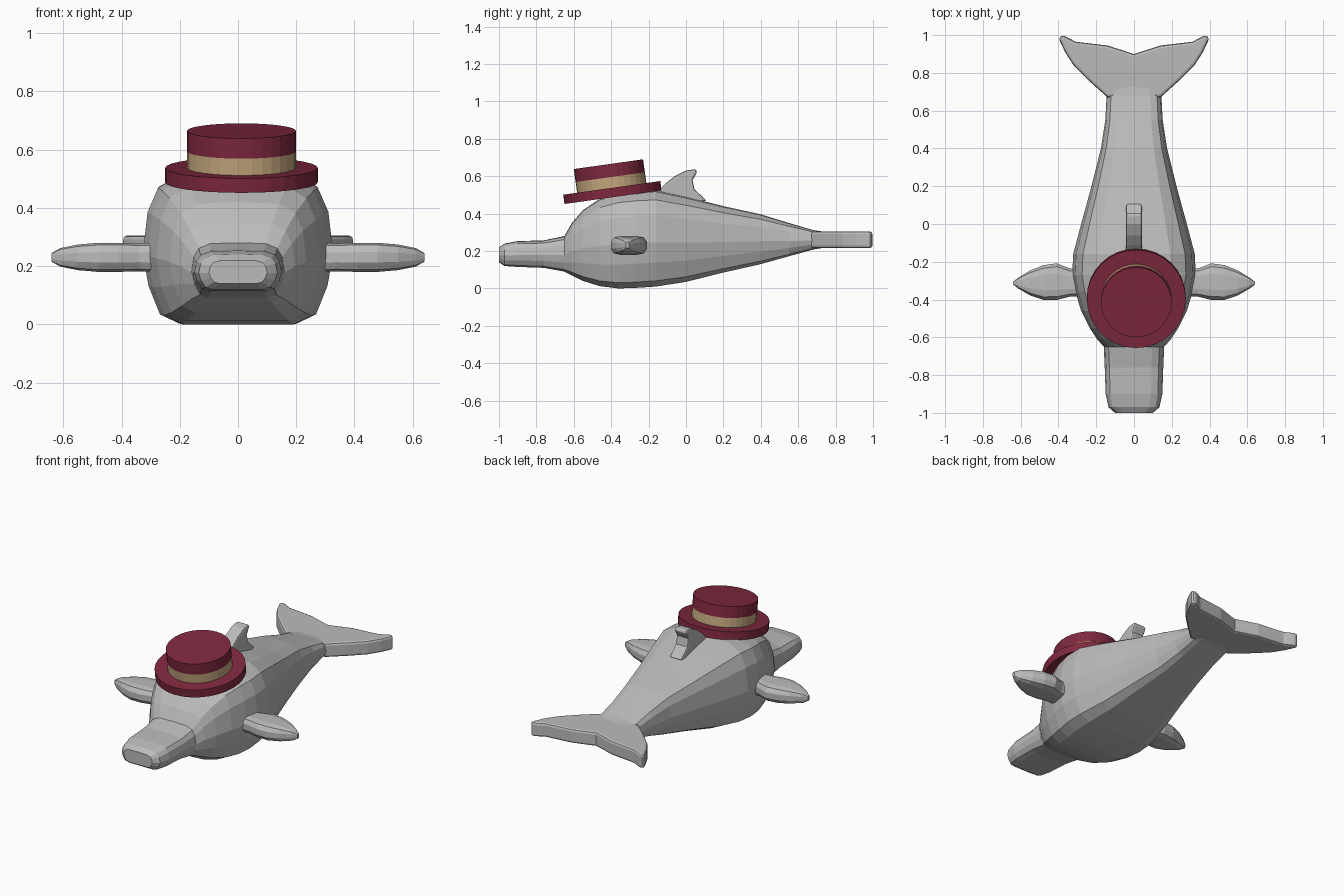
import bpy, bmesh, math
from mathutils import Vector, Matrix

cube = bpy.data.objects.get("Cube")
if cube:
    bpy.data.objects.remove(cube, do_unlink=True)


def material(name, rgb):
    m = bpy.data.materials.new(name)
    m.use_nodes = True
    m.diffuse_color = (*rgb, 1)
    m.node_tree.nodes["Principled BSDF"].inputs["Base Color"].default_value = (*rgb, 1)
    return m


GREY = material("dolphin grey", (0.5, 0.5, 0.5))
MAROON = material("hat maroon", (0.215, 0.022, 0.05))
TAN = material("band tan", (0.56, 0.39, 0.21))


def finish(name, bm, mat, bevel=0, segments=2):
    bmesh.ops.recalc_face_normals(bm, faces=bm.faces)
    me = bpy.data.meshes.new(name)
    bm.to_mesh(me)
    bm.free()
    me.materials.append(mat)
    ob = bpy.data.objects.new(name, me)
    bpy.context.collection.objects.link(ob)
    if bevel:
        mod = ob.modifiers.new("soft edge", "BEVEL")
        mod.width = bevel
        mod.segments = segments
        mod.limit_method = "ANGLE"
        mod.angle_limit = math.radians(50)
    return ob


def loft(name, rings, mat):
    """Skin a list of closed rings and cap both ends."""
    bm = bmesh.new()
    loops = [[bm.verts.new(p) for p in ring] for ring in rings]
    n = len(loops[0])
    for a, b in zip(loops, loops[1:]):
        for i in range(n):
            j = (i + 1) % n
            bm.faces.new((a[i], a[j], b[j], b[i]))
    bm.faces.new(loops[0])
    bm.faces.new(loops[-1])
    return finish(name, bm, mat)


def slab(name, outline, offset, mat, bevel):
    """Extrude a flat outline by an offset vector."""
    bm = bmesh.new()
    face = bm.faces.new([bm.verts.new(p) for p in outline])
    new = bmesh.ops.extrude_face_region(bm, geom=[face])["geom"]
    bmesh.ops.translate(bm, vec=offset, verts=[v for v in new if isinstance(v, bmesh.types.BMVert)])
    return finish(name, bm, mat, bevel)


# Body and snout: a boxy rounded section swept from nose to tail stem
half = [(0, 0), (0.62, 0), (0.82, 0.06), (0.94, 0.25), (1, 0.46),
        (0.95, 0.74), (0.84, 0.9), (0.6, 0.985), (0, 1)]
section = half + [(-x, z) for x, z in half[-2:0:-1]]
stations = [  # y, half width, bottom, top
    (-1, 0.10, 0.14, 0.22), (-0.97, 0.135, 0.12, 0.24), (-0.9, 0.15, 0.115, 0.253),
    (-0.76, 0.155, 0.11, 0.257), (-0.65, 0.16, 0.09, 0.28), (-0.61, 0.195, 0.07, 0.35),
    (-0.55, 0.235, 0.04, 0.42), (-0.46, 0.28, 0.012, 0.48), (-0.36, 0.31, 0, 0.51),
    (-0.27, 0.327, 0.003, 0.52), (-0.16, 0.322, 0.01, 0.525), (0, 0.28, 0.035, 0.49),
    (0.2, 0.225, 0.085, 0.44), (0.4, 0.175, 0.13, 0.396), (0.55, 0.152, 0.172, 0.35),
    (0.68, 0.145, 0.208, 0.312), (0.74, 0.13, 0.218, 0.303)]
loft("body", [[(w * x, y, lo + (hi - lo) * z) for x, z in section]
              for y, w, lo, hi in stations], GREY)

# Tail fluke
edge = [(0.14, 0.67), (0.24, 0.76), (0.32, 0.84), (0.365, 0.91), (0.4, 0.985),
        (0.375, 1.0), (0.31, 0.965), (0.14, 0.945)]
fluke = edge + [(0, 0.9)] + [(-x, y) for x, y in reversed(edge)]
slab("tail_fluke", [(x, y, 0.215) for x, y in fluke], Vector((0, 0, 0.09)), GREY, 0.022)

# Flippers: rounded blades tapering outwards
blade = [(0.26, -0.31, 0.07, 0.05), (0.34, -0.31, 0.075, 0.048), (0.41, -0.305, 0.097, 0.05),
         (0.48, -0.31, 0.092, 0.05), (0.55, -0.312, 0.066, 0.044), (0.61, -0.313, 0.03, 0.032),
         (0.64, -0.313, 0.008, 0.015)]
rim = [(1, 0.35), (0.82, 0.85), (0.45, 1), (-0.45, 1), (-0.82, 0.85), (-1, 0.35)]
rim += [(-y, -z) for y, z in rim]
for side, s in (("left", 1), ("right", -1)):
    loft(side + "_flipper", [[(s * x, yc + hy * y, 0.23 + hz * z) for y, z in rim]
                             for x, yc, hy, hz in blade], GREY)

# Dorsal fin
fin = [(-0.17, 0.5), (-0.11, 0.56), (-0.06, 0.6), (0, 0.63), (0.05, 0.638), (0.06, 0.622),
       (0.035, 0.58), (0.045, 0.53), (0.11, 0.47), (0.02, 0.45)]
slab("dorsal_fin", [(-0.042, y, z) for y, z in fin], Vector((0.084, 0, 0)), GREY, 0.018)

# Straw hat, tipped forward
tilt = Matrix.Translation((0.012, -0.39, 0.488)) @ Matrix.Rotation(math.radians(8), 4, "X")
for name, radius, low, high, mat in (("hat_brim", 0.262, 0, 0.05, MAROON),
                                     ("hat_band", 0.187, 0.05, 0.108, TAN),
                                     ("hat_crown", 0.187, 0.108, 0.178, MAROON)):
    bm = bmesh.new()
    bmesh.ops.create_cone(bm, cap_ends=True, segments=32, radius1=radius, radius2=radius,
                          depth=high - low,
                          matrix=tilt @ Matrix.Translation((0, 0, (low + high) / 2)))
    ob = finish(name, bm, mat)
